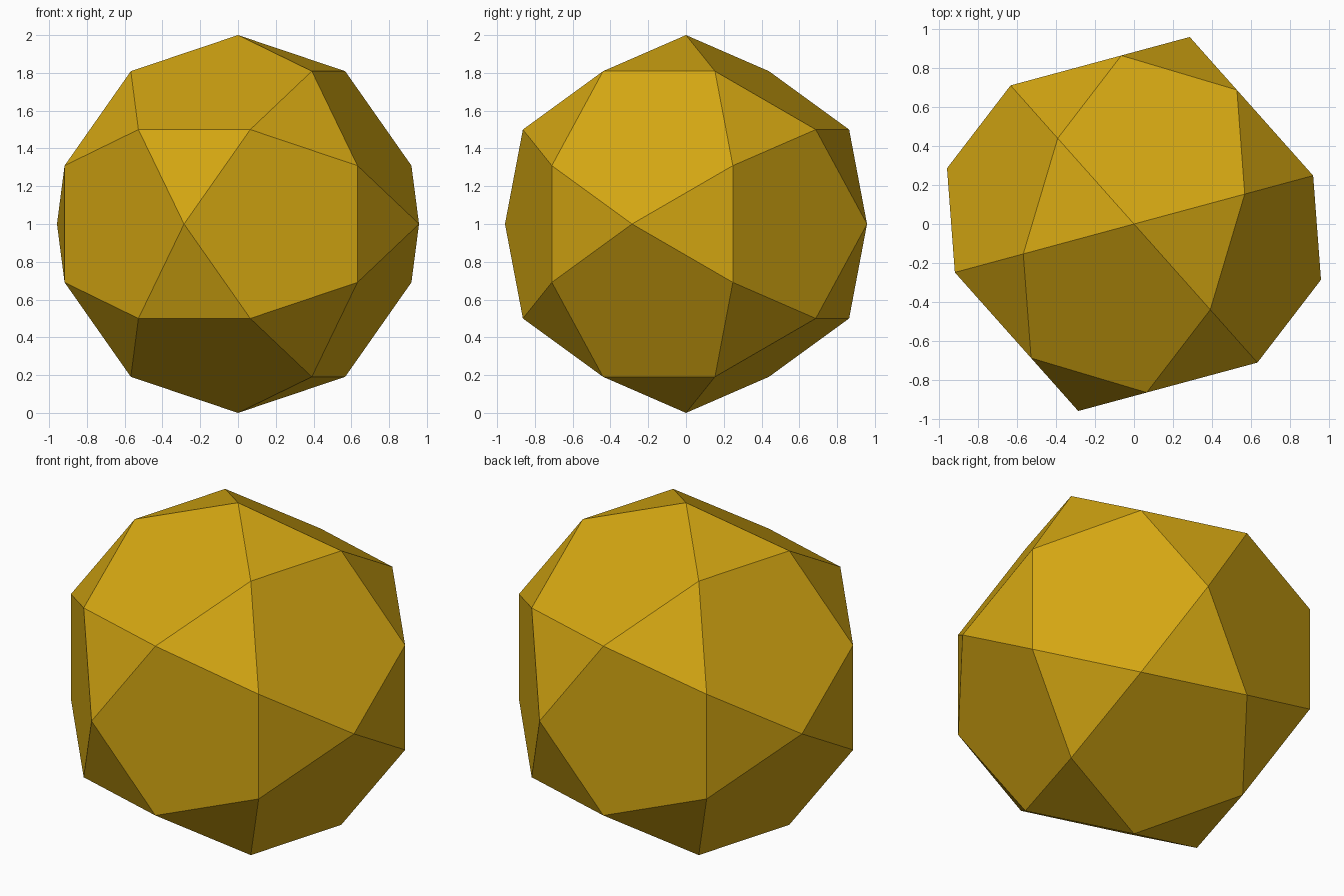
import bpy, bmesh, math
from itertools import product
from mathutils import Matrix, Vector

if "Cube" in bpy.data.objects:
    bpy.data.objects.remove(bpy.data.objects["Cube"])

PHI = (1 + math.sqrt(5)) / 2

# Gold material
gold = bpy.data.materials.new("gold")
gold.diffuse_color = (0.65, 0.38, 0.006, 1)
gold.use_nodes = True
gold.node_tree.nodes["Principled BSDF"].inputs["Base Color"].default_value = gold.diffuse_color

# Corner points of a unit icosidodecahedron
points = set()
for sx, sy, sz in product((-1, 1), repeat=3):
    for base in ((0, 0, sz), (sx * 0.5, sy * 0.5 / PHI, sz * PHI / 2)):
        for k in range(3):
            points.add(base[k:] + base[:k])

# Wrap the points in a hull and merge triangles into pentagons
bm = bmesh.new()
for p in sorted(points):
    bm.verts.new(p)
bmesh.ops.convex_hull(bm, input=bm.verts[:])
bmesh.ops.dissolve_limit(bm, angle_limit=math.radians(2), verts=bm.verts[:], edges=bm.edges[:])
bmesh.ops.recalc_face_normals(bm, faces=bm.faces[:])

# Turn about the vertical and stand on its lowest corner
turn = Matrix.Translation(Vector((0, 0, 1))) @ Matrix.Rotation(math.radians(-16.6), 4, 'Z')
bm.transform(turn)

mesh = bpy.data.meshes.new("faceted_ball")
bm.to_mesh(mesh)
bm.free()
mesh.materials.append(gold)
bpy.context.collection.objects.link(bpy.data.objects.new("faceted_ball", mesh))
